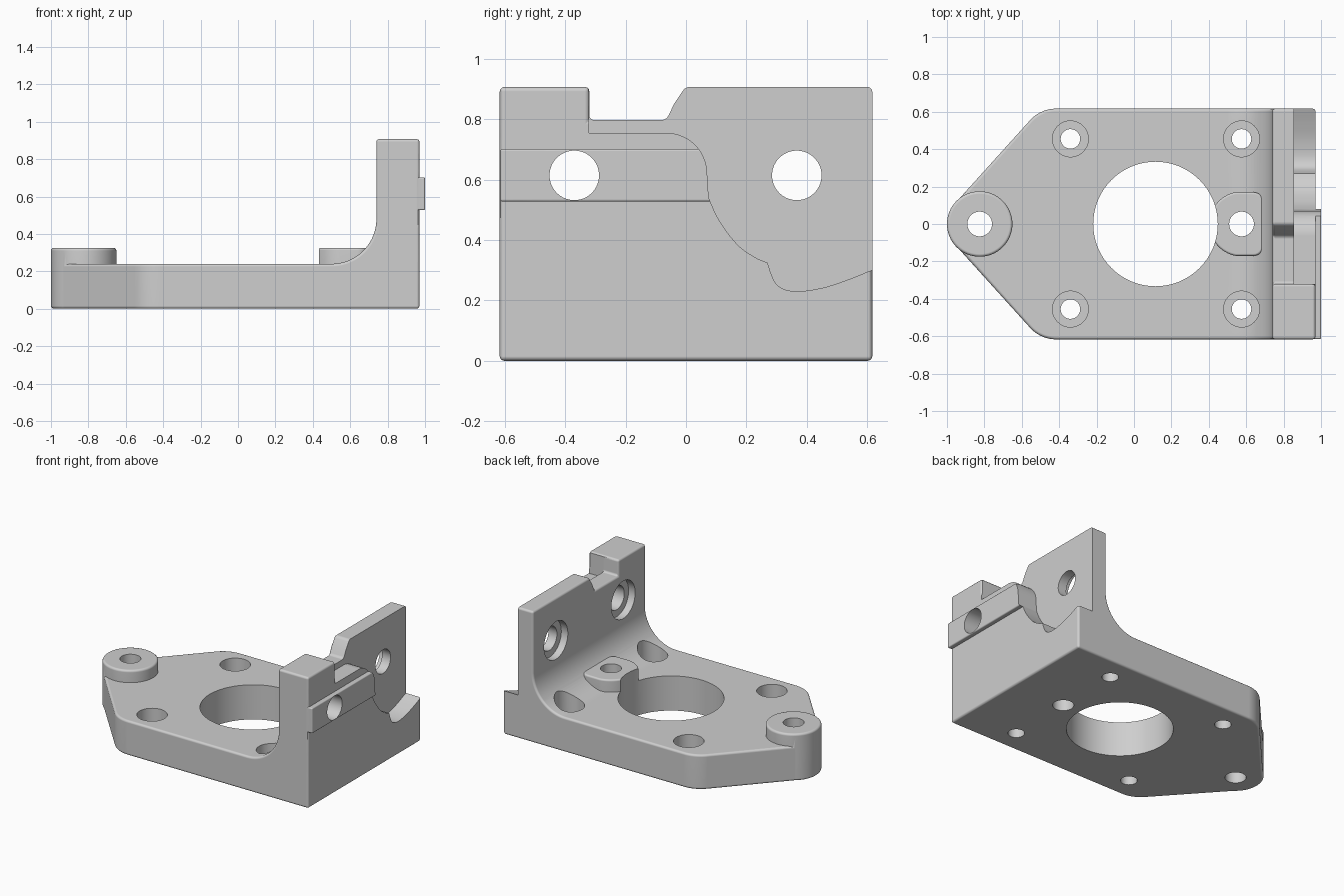
import bpy, bmesh
from math import sin, cos, radians

old = bpy.data.objects.get("Cube")
if old:
    bpy.data.objects.remove(old)

grey = bpy.data.materials.new("plain grey")
grey.use_nodes = True
colour = (0.62, 0.62, 0.62, 1)
grey.diffuse_color = colour
grey.node_tree.nodes["Principled BSDF"].inputs["Base Color"].default_value = colour


def arc(cx, cy, r, start, end, n=12):
    angles = [radians(start + (end - start) * i / n) for i in range(n + 1)]
    return [(cx + r * cos(a), cy + r * sin(a)) for a in angles]


def spline(pts, n=5):
    """Smooth curve through the points."""
    p = [pts[0]] + pts + [pts[-1]]
    out = []
    for a, b, c, d in zip(p, p[1:], p[2:], p[3:]):
        for i in range(n):
            t = i / n
            out.append(tuple(
                b[k] + 0.5 * t * (c[k] - a[k] + t * (2 * a[k] - 5 * b[k] + 4 * c[k] - d[k]
                                  + t * (3 * (b[k] - c[k]) + d[k] - a[k])))
                for k in (0, 1)))
    return out + [pts[-1]]


def prism(name, pts, axis, lo, hi):
    """Extrude a flat profile along an axis."""
    place = {"x": lambda a, b, h: (h, a, b),
             "y": lambda a, b, h: (a, h, b),
             "z": lambda a, b, h: (a, b, h)}[axis]
    bm = bmesh.new()
    low = [bm.verts.new(place(a, b, lo)) for a, b in pts]
    high = [bm.verts.new(place(a, b, hi)) for a, b in pts]
    bm.faces.new(low[::-1])
    bm.faces.new(high)
    for i in range(len(pts)):
        j = (i + 1) % len(pts)
        bm.faces.new((low[i], low[j], high[j], high[i]))
    bm.normal_update()
    if bm.calc_volume(signed=True) < 0:
        bmesh.ops.reverse_faces(bm, faces=bm.faces)
    mesh = bpy.data.meshes.new(name)
    bm.to_mesh(mesh)
    bm.free()
    mesh.materials.append(grey)
    obj = bpy.data.objects.new(name, mesh)
    bpy.context.collection.objects.link(obj)
    return obj


def rod(name, a, b, r, axis, lo, hi):
    return prism(name, arc(a, b, r, 0, 360, 64)[:-1], axis, lo, hi)


def apply(obj, mod):
    bpy.context.view_layer.objects.active = obj
    bpy.ops.object.modifier_apply(modifier=mod.name)


def combine(obj, other, operation="DIFFERENCE"):
    mod = obj.modifiers.new("combine", "BOOLEAN")
    mod.operation, mod.solver, mod.object = operation, "EXACT", other
    apply(obj, mod)
    bpy.data.objects.remove(other)


def soften(obj, width):
    mod = obj.modifiers.new("soften", "BEVEL")
    mod.width, mod.segments = width, 3
    mod.limit_method, mod.angle_limit = "ANGLE", radians(35)
    mod.use_clamp_overlap = False
    apply(obj, mod)


HALF = 0.617

# Base plate, inner fillet and upright wall in one side profile
side = [(-1.2, 0), (0.97, 0), (0.97, 0.907), (0.74, 0.907)]
side += arc(0.5, 0.48, 0.24, 0, -90, 20) + [(-1.2, 0.24)]
body = prism("mounting_bracket", side, "y", -0.8, 0.8)

# Tapered plan outline
plan = arc(-0.415, HALF - 0.19, 0.19, 90, 137.5)
plan += arc(-0.825, 0, 0.172, 137.5, 222.5, 12)
plan += arc(-0.415, 0.19 - HALF, 0.19, 222.5, 270)
plan += [(1.2, -HALF), (1.2, HALF)]
combine(body, prism("outline", plan, "z", -0.2, 1.2), "INTERSECT")

# Notch in the top of the wall
notch = [(-0.32, 1.1), (-0.32, 0.797), (-0.065, 0.797), (-0.04, 0.85), (0, 0.91), (0.02, 0.94), (0.02, 1.1)]
combine(body, prism("notch", notch, "x", 0.6, 1.2))
soften(body, 0.015)

# Guide rail on the outer face
rail = prism("guide_rail", [(-0.615, 0.527), (0.2, 0.527), (0.2, 0.702), (-0.615, 0.702)], "x", 0.94, 1.0)
soften(rail, 0.008)
combine(body, rail, "UNION")

# Curved recess in the outer face, ending the rail
curve = [(-0.322, 0.755)] + arc(-0.065, 0.62, 0.135, 90, 0, 10)
curve += spline([(0.075, 0.54), (0.11, 0.465), (0.17, 0.385), (0.23, 0.342), (0.27, 0.325)])
curve += spline([(0.281, 0.29), (0.305, 0.248), (0.36, 0.23), (0.45, 0.241), (0.54, 0.27), (0.61, 0.298), (0.7, 0.33)])
combine(body, prism("recess", curve + [(0.7, 1.1), (-0.322, 1.1)], "x", 0.855, 1.2))

# Raised bosses at the nose and beside the wall
nose = rod("nose_boss", -0.825, 0, 0.175, "z", 0, 0.325)
soften(nose, 0.015)
combine(body, nose, "UNION")
pad = arc(0.575, 0, 0.173, 100, 260, 30) + arc(0.64, -0.12, 0.05, -90, 0, 6) + arc(0.64, 0.12, 0.05, 0, 90, 6)
boss = prism("wall_boss", pad, "z", 0.1, 0.325)
soften(boss, 0.012)
combine(body, boss, "UNION")

# Main bore and boss holes
combine(body, rod("bore", 0.115, 0, 0.333, "z", -0.2, 0.6))
for x in (-0.825, 0.575):
    combine(body, rod("boss_hole", x, 0, 0.066, "z", -0.2, 0.6))

# Counterbored screw holes in the plate
for x in (-0.34, 0.575):
    for y in (-0.455, 0.455):
        combine(body, rod("screw_hole", x, y, 0.052, "z", -0.2, 0.6))
        combine(body, rod("screw_seat", x, y, 0.096, "z", 0.1, 0.6))

# Counterbored holes in the wall
for y in (-0.37, 0.367):
    combine(body, rod("wall_hole", y, 0.614, 0.082, "x", 0.5, 1.2))
    combine(body, rod("wall_seat", y, 0.614, 0.13, "x", 0.5, 0.79))

# Smooth curves with flat main faces
bpy.ops.object.select_all(action="DESELECT")
body.select_set(True)
bpy.context.view_layer.objects.active = body
bpy.ops.object.shade_smooth_by_angle(angle=radians(35))
flatten = body.modifiers.new("flat_faces", "WEIGHTED_NORMAL")
flatten.keep_sharp, flatten.weight = True, 100
